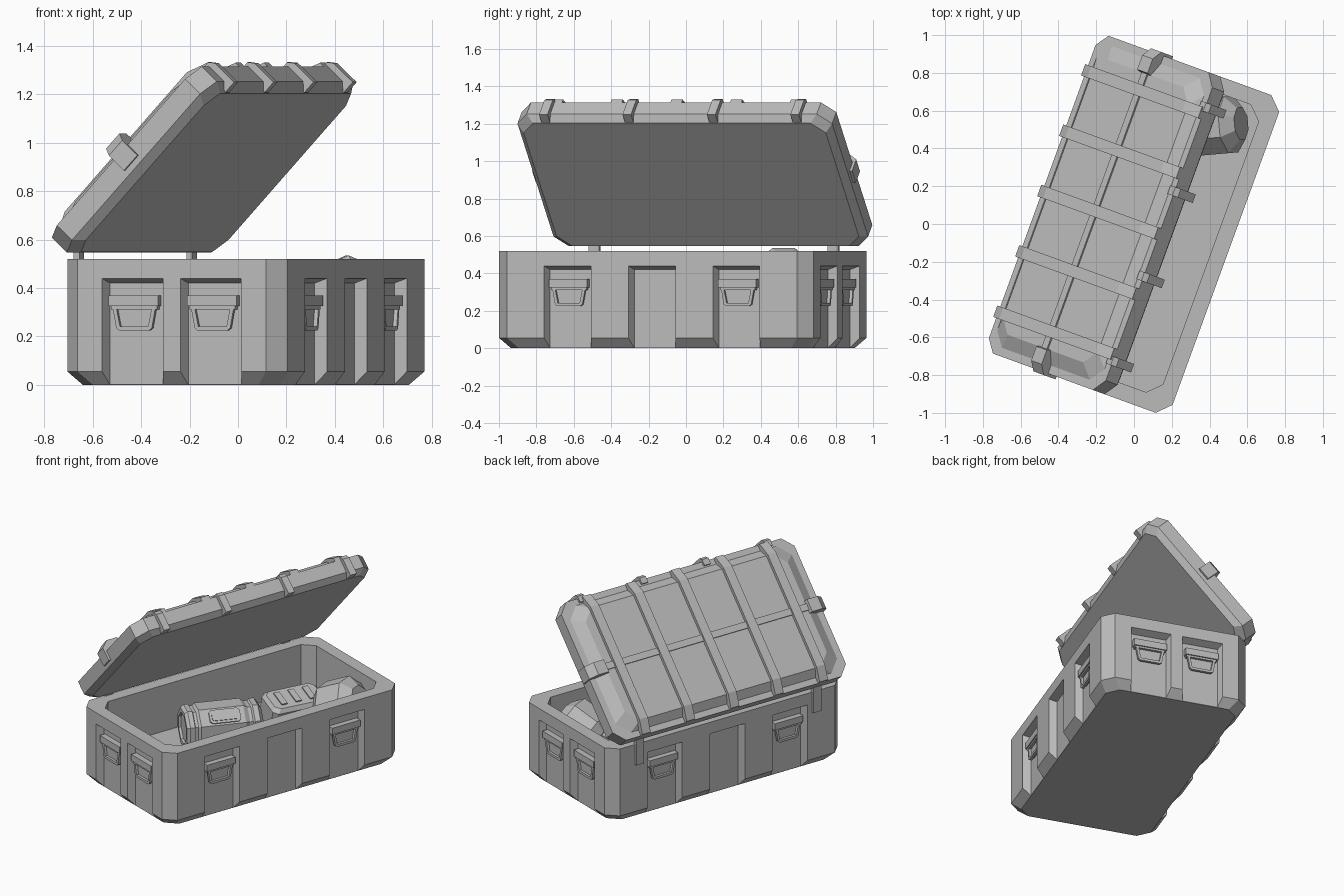
import bpy, bmesh
from math import radians
from mathutils import Matrix

cube = bpy.data.objects.get("Cube")
if cube:
    bpy.data.objects.remove(cube, do_unlink=True)

grey = bpy.data.materials.new("plain_grey")
grey.use_nodes = True
grey.diffuse_color = (0.5, 0.5, 0.5, 1)
grey.node_tree.nodes["Principled BSDF"].inputs["Base Color"].default_value = (0.5, 0.5, 0.5, 1)


def T(x, y, z):
    return Matrix.Translation((x, y, z))


def R(deg, axis):
    return Matrix.Rotation(radians(deg), 4, axis)


def finish(name, bm, matrix):
    bmesh.ops.recalc_face_normals(bm, faces=bm.faces)
    mesh = bpy.data.meshes.new(name)
    bm.to_mesh(mesh)
    bm.free()
    mesh.materials.append(grey)
    obj = bpy.data.objects.new(name, mesh)
    bpy.context.scene.collection.objects.link(obj)
    obj.matrix_world = matrix
    return obj


def skin(name, rings, matrix):
    """Bridge closed rings of points and cap both ends."""
    bm = bmesh.new()
    rows = [[bm.verts.new(p) for p in ring] for ring in rings]
    n = len(rows[0])
    for a, b in zip(rows, rows[1:]):
        for i in range(n):
            j = (i + 1) % n
            bm.faces.new((a[i], a[j], b[j], b[i]))
    bm.faces.new(rows[0])
    bm.faces.new(rows[-1])
    return finish(name, bm, matrix)


def corners(hx, hy, c):
    """Rectangle with cut corners."""
    return [(hx, c - hy), (hx, hy - c), (hx - c, hy), (c - hx, hy),
            (-hx, hy - c), (-hx, c - hy), (c - hx, -hy), (hx - c, -hy)]


def loft(name, sections, matrix):
    return skin(name, [[(x, y, z) for x, y in corners(hx, hy, c)]
                       for hx, hy, c, z in sections], matrix)


def lathe(name, sections, matrix):
    return loft(name, [(r, r, r * 0.586, z) for r, z in sections], matrix)


def prism(name, pts, y0, y1, matrix):
    """Extrude an x-z profile along y."""
    return skin(name, [[(x, y, z) for x, z in pts] for y in (y0, y1)], matrix)


def box(name, x0, x1, y0, y1, z0, z1, matrix):
    return prism(name, [(x0, z0), (x1, z0), (x1, z1), (x0, z1)], y0, y1, matrix)


HX, HY, C = 0.483, 0.895, 0.07
FLOOR = 0.2
base = R(-20, 'Z') @ T(0.0365, -0.005, 0)

# Open crate body
body = loft("crate_body", [
    (HX - 0.05, HY - 0.05, C, 0), (HX, HY, C, 0.055), (HX, HY, C, 0.52),
    (HX - 0.085, HY - 0.085, C, 0.52), (HX - 0.085, HY - 0.085, C, FLOOR)], base)

# Pockets and latches on all four sides
cutters = []
for k in range(4):
    dist, spots = ((HY, (-0.172, 0.172)), (HX, (-0.48, 0, 0.48)))[k % 2]
    for a in spots:
        side = base @ R(90 * k, 'Z') @ T(0, -dist, 0) @ T(a, 0, 0)
        rings = []
        for w, top, y in ((0.14, 0.448, -0.02), (0.117, 0.42, 0.049)):
            rings.append([(-w, y, -0.1), (w, y, -0.1), (w, y, top), (-w, y, top)])
        cutters.append(skin("pocket_cutter", rings, side))
        if a:
            box("latch_bracket", -0.108, 0.108, 0.01, 0.052, 0.325, 0.37, side)
            box("latch_lip", -0.1, 0.1, 0.018, 0.052, 0.312, 0.325, side)
            prism("latch_plate", [(-0.08, 0.32), (0.08, 0.32), (0.062, 0.24), (-0.062, 0.24)],
                  0.035, 0.052, side)
            prism("latch_handle", [
                (-0.094, 0.32), (-0.078, 0.235), (-0.066, 0.225), (0.066, 0.225),
                (0.078, 0.235), (0.094, 0.32), (0.078, 0.32), (0.062, 0.242),
                (-0.062, 0.242), (-0.078, 0.32)], 0.018, 0.036, side)

for cutter in cutters:
    cutter.hide_render = True
    mod = body.modifiers.new("pocket", 'BOOLEAN')
    mod.object = cutter
    mod.operation = 'DIFFERENCE'
    mod.solver = 'EXACT'
bpy.context.view_layer.update()
carved = body.evaluated_get(bpy.context.evaluated_depsgraph_get())
mesh = bpy.data.meshes.new_from_object(carved)
body.modifiers.clear()
body.data = mesh
for cutter in cutters:
    bpy.data.objects.remove(cutter, do_unlink=True)

# Hinge straps on the back long side
for s in (-1, 1):
    box("hinge_strap", -HX - 0.015, -HX + 0.01, s * 0.68 - 0.03, s * 0.68 + 0.03, 0.38, 0.565, base)

# Tilted lid: x runs from hinge to free edge, z points out of the top
lid = base @ T(-0.4605, 0, 0.522) @ R(-47, 'Y')
loft("lid_shell", [
    (HX - 0.035, HY - 0.035, C, 0), (HX, HY, C, 0.035), (HX, HY, C, 0.125),
    (HX - 0.04, HY - 0.045, 0.08, 0.125), (HX - 0.09, HY - 0.12, 0.08, 0.165)],
    lid @ T(HX, 0, 0))

W = 2 * HX
for v in (-0.68, -0.34, 0, 0.34, 0.68):
    prism("lid_rib", [(0, 0.12), (0, 0.148), (0.09, 0.187), (W - 0.09, 0.187),
                      (W, 0.148), (W, 0.12)], v - 0.032, v + 0.032, lid)
box("lid_long_strap", HX - 0.022, HX + 0.022, -0.8, 0.8, 0.155, 0.174, lid)
for s in (-1, 1):
    ends = sorted((-s * (HX - 0.043), -s * (HX + 0.043)))
    prism("lid_end_block", [(0.76, 0.12), (0.78, 0.192), (0.86, 0.192), (0.91, 0.15),
                            (0.91, 0.06), (0.88, 0.06)], ends[0], ends[1], lid @ R(90 * s, 'Z'))
for v in (-0.715, -0.24, 0.24, 0.715):
    prism("lid_clamp", [(W - 0.03, 0.0), (W + 0.028, 0.0), (W + 0.028, 0.115),
                        (W + 0.01, 0.14), (W - 0.03, 0.14)], v - 0.024, v + 0.024, lid)

# Lying canister with end rings and a side window
can = base @ T(-0.045, -0.12, 0.335) @ R(-21, 'Z') @ R(-90, 'X')
lathe("canister", [
    (0.05, -0.235), (0.09, -0.235), (0.095, -0.25), (0.12, -0.25), (0.135, -0.23),
    (0.135, -0.2), (0.124, -0.195), (0.124, -0.175), (0.138, -0.16), (0.138, 0.13),
    (0.12, 0.16), (0.12, 0.18), (0.132, 0.19), (0.132, 0.225), (0.1, 0.25)], can)
face = can @ R(45, 'Z')
prism("canister_window_frame", corners(0.045, 0.1, 0.015), -0.148, -0.12, face)
prism("canister_window", corners(0.03, 0.085, 0.01), -0.154, -0.12, face)

# Slotted equipment case
case = base @ T(-0.04, 0.43, 0.31) @ R(-8, 'Z') @ R(15, 'Y')
loft("equipment_case", [(0.1, 0.18, 0.03, -0.13), (0.11, 0.19, 0.03, -0.11),
                        (0.11, 0.19, 0.03, 0.06), (0.09, 0.17, 0.03, 0.085)], case)
for y in (-0.1, 0, 0.1):
    box("case_bar", -0.06, 0.06, y - 0.02, y + 0.02, 0.08, 0.094, case)

# Faceted drum leaning in the corner
lathe("faceted_drum", [(0.1, -0.16), (0.15, -0.1), (0.15, 0.08), (0.085, 0.14)],
      base @ T(0.2, 0.645, 0.365) @ R(25, 'Z') @ R(65, 'Y'))
